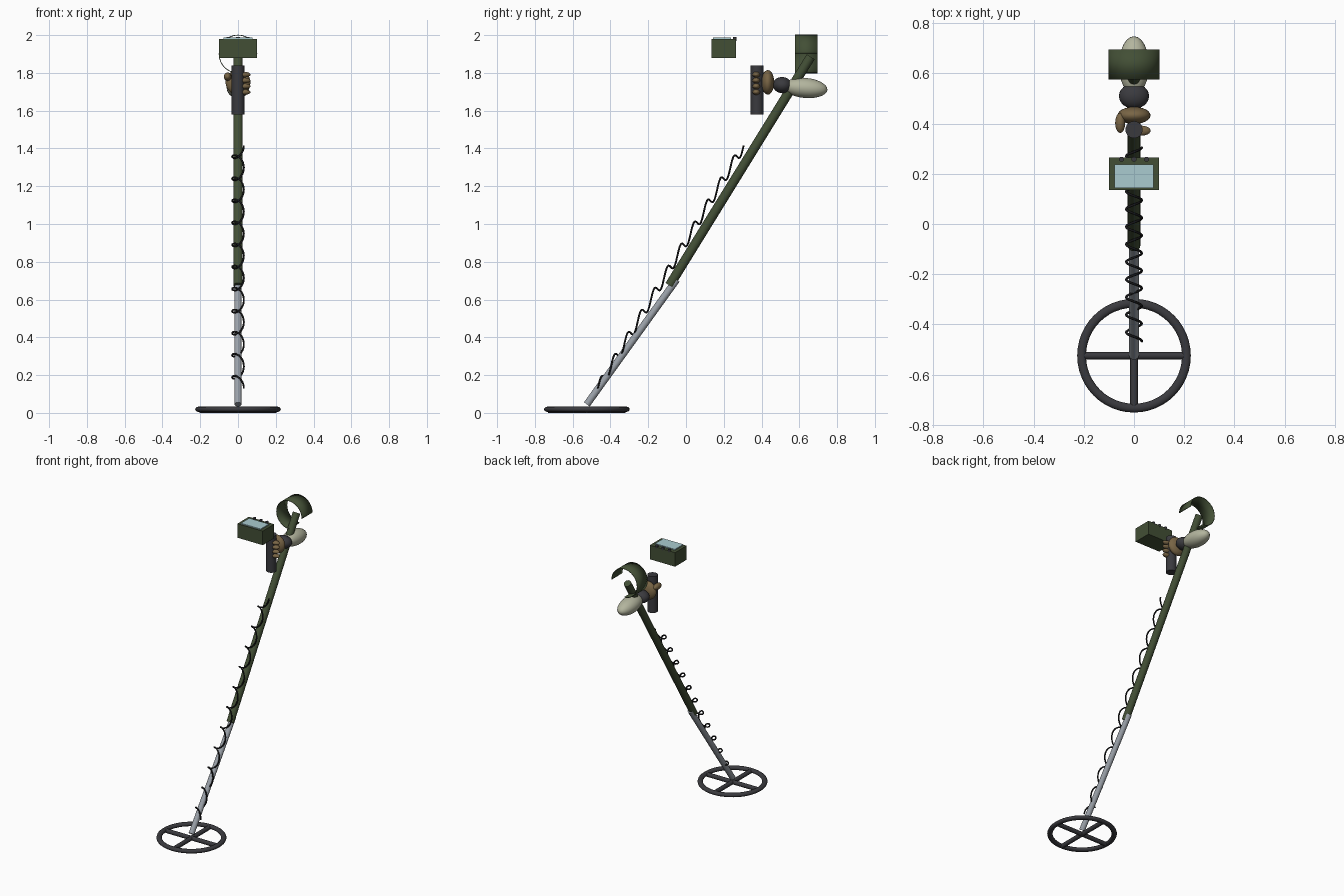
import bpy, bmesh, math
from mathutils import Vector

if "Cube" in bpy.data.objects:
    bpy.data.objects.remove(bpy.data.objects["Cube"])


def material(name, rgb):
    m = bpy.data.materials.new(name)
    m.diffuse_color = (*rgb, 1)
    m.use_nodes = True
    m.node_tree.nodes["Principled BSDF"].inputs["Base Color"].default_value = m.diffuse_color
    return m


GREEN = material("olive green", (0.055, 0.078, 0.036))
DARK = material("dark grey", (0.042, 0.042, 0.048))
STEEL = material("steel grey", (0.33, 0.36, 0.40))
GLASS = material("pale blue screen", (0.40, 0.60, 0.63))
BLACK = material("cable black", (0.01, 0.01, 0.011))
GLOVE = material("glove brown", (0.19, 0.13, 0.06))
SLEEVE = material("sleeve cream", (0.45, 0.46, 0.34))


def finish(name, mat, smooth=True):
    ob = bpy.context.object
    ob.name = name
    ob.data.materials.append(mat)
    if smooth:
        bpy.ops.object.shade_smooth_by_angle(angle=math.radians(40))
    return ob


def rod(name, a, b, r, mat, sides=24):
    a, b = Vector(a), Vector(b)
    d = b - a
    bpy.ops.mesh.primitive_cylinder_add(
        vertices=sides, radius=r, depth=d.length, location=(a + b) / 2,
        rotation=d.to_track_quat('Z', 'Y').to_euler())
    return finish(name, mat)


def ball(name, loc, radii, mat, tilt=0):
    bpy.ops.mesh.primitive_uv_sphere_add(
        segments=24, ring_count=14, radius=1, location=loc,
        rotation=(math.radians(tilt), 0, 0))
    bpy.context.object.scale = radii
    return finish(name, mat)


def box(name, loc, size, mat):
    bpy.ops.mesh.primitive_cube_add(size=1, location=loc)
    bpy.context.object.scale = size
    return finish(name, mat, False)


# Search coil: ring with crossed spokes
CY = -0.525
bpy.ops.mesh.primitive_torus_add(
    location=(0, CY, 0.019), major_radius=0.209, minor_radius=0.0175,
    major_segments=48, minor_segments=12)
bpy.context.object.scale.z = 0.8
finish("coil_ring", DARK)
rod("coil_spoke_across", (-0.205, CY, 0.015), (0.205, CY, 0.015), 0.015, DARK, 16)
rod("coil_spoke_along", (0, CY - 0.205, 0.015), (0, CY + 0.205, 0.015), 0.015, DARK, 16)

# Two-part shaft
rod("lower_shaft", (0, -0.525, 0.045), (0, -0.05, 0.705), 0.019, STEEL)
rod("upper_shaft", (0, -0.087, 0.675), (0, 0.66, 1.885), 0.025, GREEN)

# Coiled cable climbing the shaft
TURNS, STEPS, R = 11, 20, 0.031
curve = bpy.data.curves.new("cable", 'CURVE')
curve.dimensions = '3D'
curve.bevel_depth = 0.005
curve.bevel_resolution = 2
curve.use_fill_caps = True
spline = curve.splines.new('POLY')
n = TURNS * STEPS
spline.points.add(n)
for i, p in enumerate(spline.points):
    t, a = i / n, 2 * math.pi * i / STEPS
    p.co = (R * math.cos(a), -0.467 + 0.772 * t, 0.13 + 1.285 * t + R * math.sin(a), 1)
cable = bpy.data.objects.new("cable", curve)
curve.materials.append(BLACK)
bpy.context.collection.objects.link(cable)

# Arm cuff: three-quarter open tube
bm = bmesh.new()
rows = []
for i in range(37):
    a = math.radians(270 * i / 36)
    rows.append([bm.verts.new((0.1 * math.cos(a), y, 1.9 + 0.1 * math.sin(a)))
                 for y in (0.577, 0.695)])
for p, q in zip(rows, rows[1:]):
    bm.faces.new((p[0], p[1], q[1], q[0]))
bmesh.ops.recalc_face_normals(bm, faces=bm.faces)
mesh = bpy.data.meshes.new("arm_cuff")
bm.to_mesh(mesh)
bm.free()
cuff = bpy.data.objects.new("arm_cuff", mesh)
bpy.context.collection.objects.link(cuff)
bpy.context.view_layer.objects.active = cuff
bpy.ops.object.select_all(action='DESELECT')
cuff.select_set(True)
finish("arm_cuff", GREEN)
shell = cuff.modifiers.new("shell", 'SOLIDIFY')
shell.thickness = 0.004
shell.offset = 0

# Control box with screen and knobs
box("control_box", (0, 0.201, 1.93), (0.2, 0.13, 0.1), GREEN)
box("screen", (0, 0.19, 1.983), (0.156, 0.094, 0.008), GLASS)
for i in (-1, 0, 1):
    rod("knob", (0.05 * i, 0.258, 1.97), (0.05 * i, 0.258, 1.99), 0.01, DARK, 16)

# Hand grip
rod("grip", (0, 0.376, 1.58), (0, 0.376, 1.84), 0.034, DARK)

# Gloved hand and forearm
ball("palm", (0, 0.433, 1.75), (0.066, 0.034, 0.065), GLOVE)
for i in range(4):
    ball("finger", (0.03, 0.372, 1.698 + 0.031 * i), (0.036, 0.02, 0.015), GLOVE)
ball("thumb", (-0.055, 0.403, 1.78), (0.02, 0.04, 0.022), GLOVE)
ball("wrist_cuff", (0, 0.51, 1.735), (0.06, 0.051, 0.043), DARK, -8)
ball("sleeve", (0, 0.632, 1.72), (0.06, 0.117, 0.053), SLEEVE, -5)
